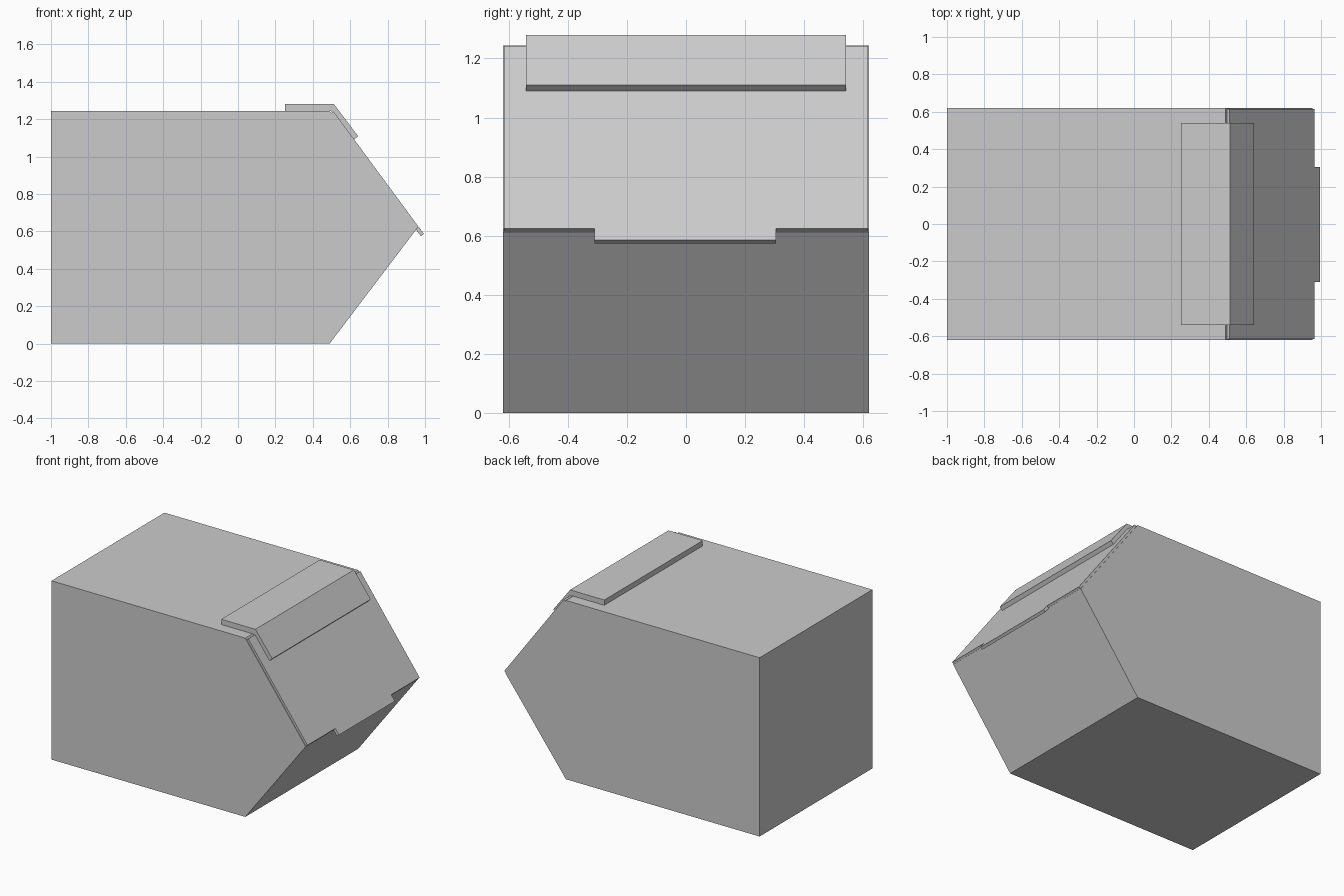
import bpy, bmesh
from mathutils import Vector

if "Cube" in bpy.data.objects:
    bpy.data.objects.remove(bpy.data.objects["Cube"])


def prism(name, points, direction):
    """Solid made by sweeping a flat outline along a vector."""
    bm = bmesh.new()
    face = bm.faces.new([bm.verts.new(p) for p in points])
    res = bmesh.ops.extrude_face_region(bm, geom=[face])
    moved = [v for v in res["geom"] if isinstance(v, bmesh.types.BMVert)]
    bmesh.ops.translate(bm, verts=moved, vec=direction)
    bmesh.ops.recalc_face_normals(bm, faces=bm.faces)
    mesh = bpy.data.meshes.new(name)
    bm.to_mesh(mesh)
    bm.free()
    obj = bpy.data.objects.new(name, mesh)
    bpy.context.collection.objects.link(obj)
    return obj


def side_prism(name, profile, half_width):
    """Side profile (x, z) swept across the width."""
    return prism(name, [(x, -half_width, z) for x, z in profile],
                 Vector((0, 2 * half_width, 0)))


# Main box with pointed front
side_prism("body", [(-1, 0), (0.49, 0), (0.955, 0.613),
                    (0.49, 1.243), (-1, 1.243)], 0.62)

# Sloping door with a pull tab at its lower edge
top = Vector((0.494, 0, 1.23))
down = (Vector((0.95, 0, 0.612)) - top).normalized()
normal = Vector((-down.z, 0, down.x))
length, tab = 0.768, 0.815
outline = [(-0.616, 0), (0.616, 0), (0.616, length), (0.305, length),
           (0.305, tab), (-0.31, tab), (-0.31, length), (-0.616, length)]
prism("door", [top + down * s + Vector((0, y, 0)) for y, s in outline],
      normal * 0.02)

# Bent cover strip over the hinge edge
side_prism("hinge_cover", [(0.25, 1.243), (0.25, 1.28), (0.513, 1.28),
                           (0.642, 1.11), (0.618, 1.087), (0.497, 1.243)], 0.541)
